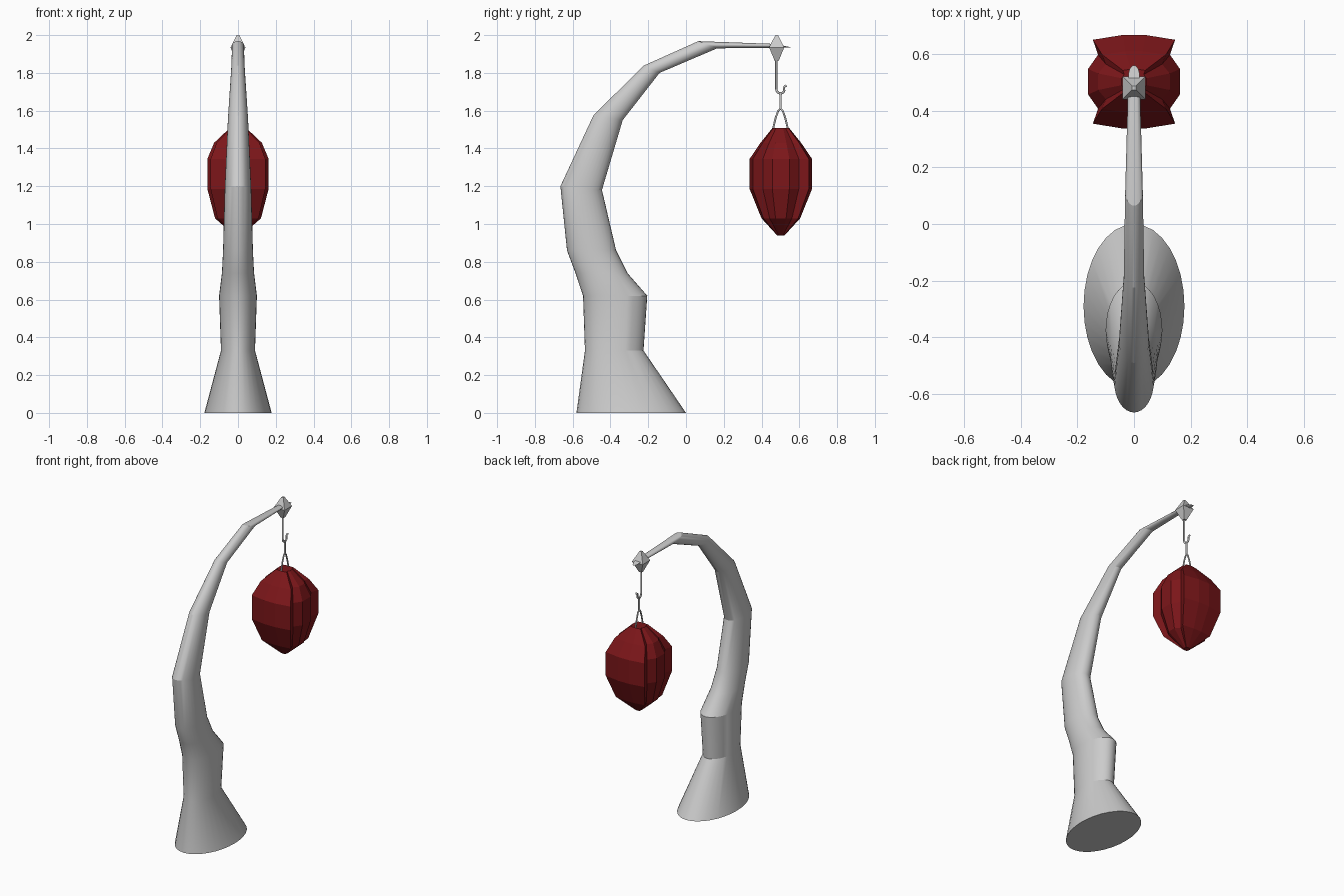
import bpy, bmesh
from math import sin, cos, pi, radians
from mathutils import Vector

if "Cube" in bpy.data.objects:
    bpy.data.objects.remove(bpy.data.objects["Cube"])


def loft(name, rings, color=None):
    """Skin matching closed rings of points and cap both ends."""
    bm = bmesh.new()
    loops = [[bm.verts.new(p) for p in ring] for ring in rings]
    n = len(loops[0])
    for a, b in zip(loops, loops[1:]):
        for i in range(n):
            j = (i + 1) % n
            bm.faces.new((a[i], a[j], b[j], b[i]))
    bm.faces.new(loops[0][::-1])
    bm.faces.new(loops[-1])
    bmesh.ops.recalc_face_normals(bm, faces=bm.faces[:])
    mesh = bpy.data.meshes.new(name)
    bm.to_mesh(mesh)
    bm.free()
    obj = bpy.data.objects.new(name, mesh)
    bpy.context.collection.objects.link(obj)
    if color:
        mat = bpy.data.materials.new(name + "_colour")
        mat.diffuse_color = color
        mat.use_nodes = True
        mat.node_tree.nodes["Principled BSDF"].inputs["Base Color"].default_value = mat.diffuse_color
        mesh.materials.append(mat)
    return obj


def smooth(obj):
    bpy.ops.object.select_all(action='DESELECT')
    obj.select_set(True)
    bpy.context.view_layer.objects.active = obj
    bpy.ops.object.shade_smooth_by_angle(angle=radians(20))


def wire(name, pts, radius):
    """Thin round tube through points."""
    cu = bpy.data.curves.new(name, 'CURVE')
    cu.dimensions = '3D'
    cu.bevel_depth = radius
    cu.bevel_resolution = 2
    cu.use_fill_caps = True
    sp = cu.splines.new('POLY')
    sp.points.add(len(pts) - 1)
    for p, (x, y, z) in zip(sp.points, pts):
        p.co = (x, y, z, 1)
    obj = bpy.data.objects.new(name, cu)
    bpy.context.collection.objects.link(obj)


# Curved post: back (y, z), front (y, z), half width of each oval section
sections = [
    (-0.58, 0.00, 0.00, 0.00, 0.178),
    (-0.535, 0.33, -0.225, 0.33, 0.09),
    (-0.545, 0.62, -0.205, 0.62, 0.10),
    (-0.585, 0.74, -0.31, 0.74, 0.085),
    (-0.63, 0.86, -0.37, 0.86, 0.079),
    (-0.665, 1.20, -0.445, 1.18, 0.07),
    (-0.49, 1.575, -0.335, 1.55, 0.053),
    (-0.225, 1.838, -0.14, 1.80, 0.036),
    (0.065, 1.968, 0.165, 1.93, 0.031),
    (0.48, 1.953, 0.56, 1.934, 0.02),
]
rings = []
for y0, z0, y1, z1, w in sections:
    back, front = Vector((0, y0, z0)), Vector((0, y1, z1))
    mid, half = (back + front) / 2, (front - back) / 2
    rings.append([mid + half * sin(2 * pi * i / 32) + Vector((w * cos(2 * pi * i / 32), 0, 0))
                  for i in range(32)])
smooth(loft("curved_post", rings))


# Four-sided finial at the tip
def square(r, z):
    return [(sx * r, 0.48 + sy * r, z) for sx, sy in ((1, 1), (-1, 1), (-1, -1), (1, -1))]


loft("finial", [square(0.01, 1.862), square(0.04, 1.935), square(0.007, 2.0)])

# Hook hanging from the finial
hook = [(0, 0.478, 1.88), (0, 0.478, 1.73)]
hook += [(0, 0.5 - 0.022 * cos(a), 1.715 - 0.024 * sin(a))
         for a in (pi * k / 8 for k in range(8))]
hook += [(0, 0.518, 1.725), (0, 0.532, 1.734)]
wire("hook", hook, 0.006)

# Lantern hanger: stem and two bowed legs
wire("hanger_stem", [(0, 0.5, 1.70), (0, 0.5, 1.605)], 0.006)
for side, s in (("front", -1), ("back", 1)):
    wire("hanger_leg_" + side,
         [(0, 0.5, 1.612), (0, 0.5 + s * 0.012, 1.60), (0, 0.5 + s * 0.026, 1.56),
          (0, 0.5 + s * 0.04, 1.50)], 0.005)

# Faceted lantern: pinched corners between four bulging panels
quadrant = [(0.162, 0.045), (0.127, 0.095), (0.145, 0.148), (0.04, 0.165)]
outline = []
for sx, sy, flip in ((1, 1, 0), (-1, 1, 1), (-1, -1, 0), (1, -1, 1)):
    pts = quadrant[::-1] if flip else quadrant
    outline += [(sx * x, sy * y) for x, y in pts]


def lantern_ring(z, fx, fy):
    return [(x * fx, 0.502 + y * fy, z) for x, y in outline]


levels = [(0.94, 0.12, 0.12), (1.03, 0.75, 0.62), (1.185, 1, 1),
          (1.345, 1, 1), (1.43, 0.78, 0.65), (1.508, 0.27, 0.27)]
loft("lantern", [lantern_ring(*l) for l in levels], (0.2, 0.008, 0.01, 1))
